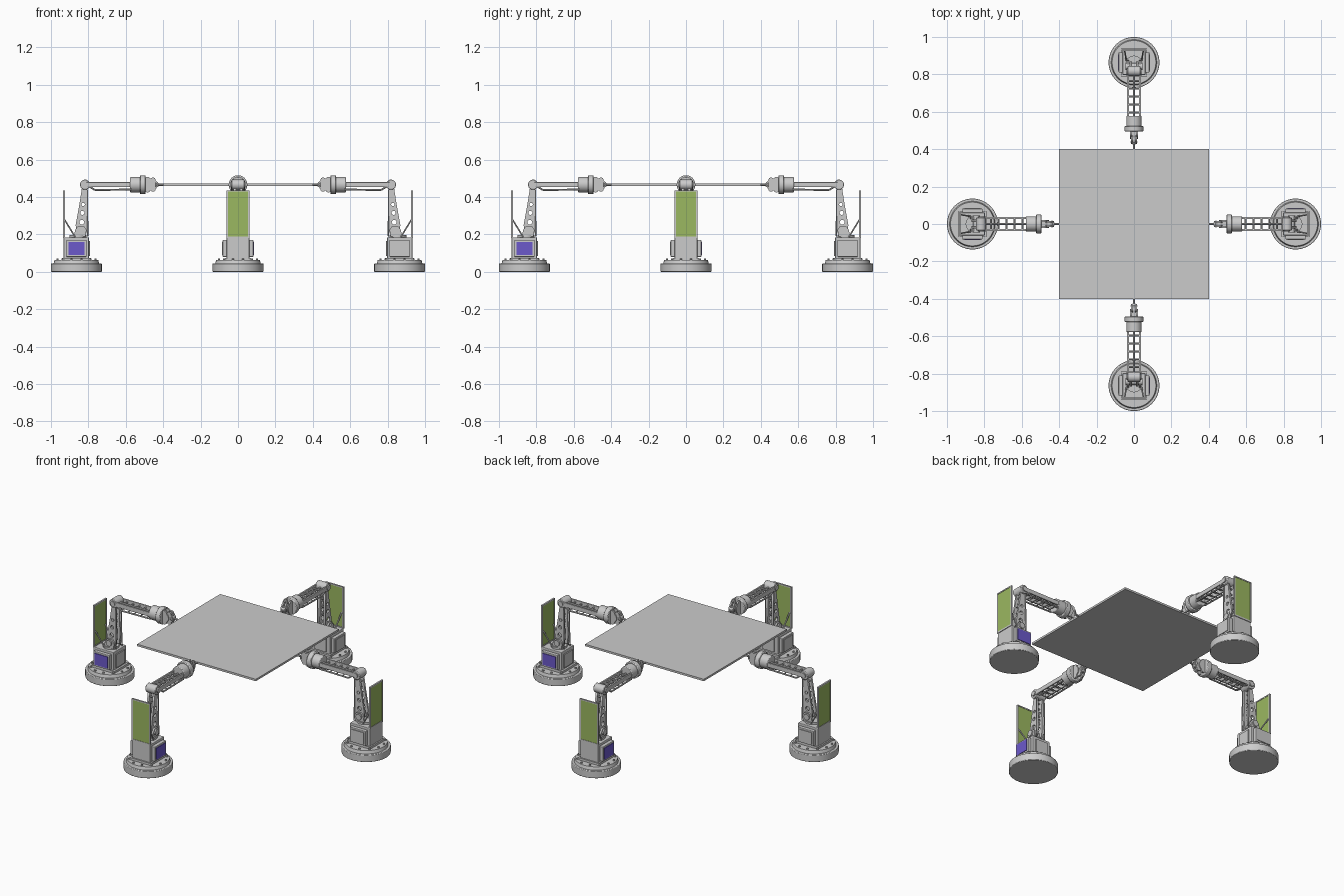
import bpy, math
from mathutils import Vector, Matrix

if "Cube" in bpy.data.objects:
    bpy.data.objects.remove(bpy.data.objects["Cube"])

parts = []  # pieces of one robot (standing at -x), later repeated around z
BX = -0.864  # base axis


def mat(name, rgb):
    m = bpy.data.materials.new(name)
    m.diffuse_color = (*rgb, 1)
    m.use_nodes = True
    m.node_tree.nodes["Principled BSDF"].inputs["Base Color"].default_value = m.diffuse_color
    return m


GREEN = mat("green", (0.33, 0.48, 0.12))
BLUE = mat("blue", (0.15, 0.10, 0.6))


def finish(o, name, m=None, bevel=0):
    o.name = name
    if m:
        o.data.materials.append(m)
    if bevel:
        b = o.modifiers.new("bevel", 'BEVEL')
        b.width, b.segments = bevel, 2
        b.limit_method = 'ANGLE'
    parts.append(o)
    return o


def box(name, x0, x1, y0, y1, z0, z1, m=None, bevel=0):
    bpy.ops.mesh.primitive_cube_add(size=1)
    o = bpy.context.object
    o.data.transform(Matrix.Translation(((x0 + x1) / 2, (y0 + y1) / 2, (z0 + z1) / 2))
                     @ Matrix.Diagonal((x1 - x0, y1 - y0, z1 - z0, 1)))
    return finish(o, name, m, bevel)


def tube(name, a, b, r, r2=None, n=12, bevel=0):
    a, b = Vector(a), Vector(b)
    d = b - a
    bpy.ops.mesh.primitive_cone_add(vertices=n, radius1=r, radius2=r if r2 is None else r2, depth=d.length)
    o = bpy.context.object
    o.data.transform(Matrix.Translation((a + b) / 2) @ d.to_track_quat('Z', 'Y').to_matrix().to_4x4())
    bpy.ops.object.shade_smooth_by_angle(angle=math.radians(35))
    return finish(o, name, None, bevel)


def side_plate(name, outline, holes, y, half):
    # flat x-z profile with round holes, extruded along y
    c = bpy.data.curves.new(name, 'CURVE')
    c.dimensions, c.fill_mode, c.extrude = '2D', 'BOTH', half
    rings = [outline] + [[(hx + r * math.cos(t * math.pi / 8), hz + r * math.sin(t * math.pi / 8))
                          for t in range(16)] for hx, hz, r in holes]
    for ring in rings:
        s = c.splines.new('POLY')
        s.points.add(len(ring) - 1)
        s.use_cyclic_u = True
        for p, (px, pz) in zip(s.points, ring):
            p.co = (px, pz, 0, 1)
    o = bpy.data.objects.new(name, c)
    bpy.context.collection.objects.link(o)
    bpy.ops.object.select_all(action='DESELECT')
    o.select_set(True)
    bpy.context.view_layer.objects.active = o
    bpy.ops.object.convert(target='MESH')
    o = bpy.context.object
    o.data.transform(Matrix.Translation((0, y, 0)) @ Matrix.Rotation(math.pi / 2, 4, 'X'))
    return finish(o, name)


# round foot with stepped top and bolts
tube("base_disc", (BX, 0, 0), (BX, 0, 0.044), 0.136, n=64, bevel=0.003)
tube("base_step", (BX, 0, 0.044), (BX, 0, 0.062), 0.122, 0.117, n=64)
for k in range(12):
    a = (k + 0.5) * math.pi / 6
    p = (BX + 0.105 * math.cos(a), 0.105 * math.sin(a))
    tube("base_bolt", (*p, 0.062), (*p, 0.07), 0.006, n=6)

# body housing with side pods
box("body_foot", -0.94, -0.785, -0.07, 0.07, 0.06, 0.075)
box("body", -0.932, -0.797, -0.061, 0.061, 0.07, 0.184, bevel=0.004)
for s in (-1, 1):
    lo, hi = sorted((s * 0.06, s * 0.082))
    box("side_pod", -0.918, -0.81, lo, hi, 0.08, 0.17, bevel=0.003)
    lo, hi = sorted((s * 0.08, s * 0.086))
    box("display_panel" if s < 0 else "hatch_panel", -0.907, -0.82, lo, hi, 0.09, 0.16,
        BLUE if s < 0 else None)
box("front_cover", -0.797, -0.790, -0.04, 0.04, 0.085, 0.165)

# green screen in a dark frame, with braces
box("green_panel", -0.934, -0.928, -0.054, 0.054, 0.19, 0.428, GREEN)
for s in (-1, 1):
    lo, hi = sorted((s * 0.054, s * 0.061))
    box("panel_side_frame", -0.936, -0.926, lo, hi, 0.18, 0.435)
    tube("panel_brace", (-0.928, s * 0.05, 0.28), (-0.87, s * 0.04, 0.185), 0.004, n=8)
box("panel_top_frame", -0.936, -0.926, -0.061, 0.061, 0.428, 0.435)
box("panel_bottom_frame", -0.936, -0.926, -0.061, 0.061, 0.18, 0.19)

# shoulder and lower arm
tube("shoulder_turntable", (-0.855, 0, 0.184), (-0.855, 0, 0.196), 0.045, n=32)
for s in (-1, 1):
    side_plate("shoulder_bracket", [(-0.878, 0.19), (-0.815, 0.19), (-0.81, 0.225), (-0.825, 0.245),
                                    (-0.855, 0.245), (-0.87, 0.225)], [], s * 0.032, 0.005)
    side_plate("lower_arm_plate", [(-0.862, 0.205), (-0.81, 0.205), (-0.803, 0.26), (-0.808, 0.35),
                                   (-0.806, 0.465), (-0.832, 0.465), (-0.848, 0.36), (-0.868, 0.25)],
               [(-0.835, 0.265, 0.013), (-0.832, 0.315, 0.011), (-0.828, 0.36, 0.009)], s * 0.018, 0.006)
    tube("arm_cable", (-0.803, s * 0.028, 0.19), (-0.805, s * 0.028, 0.44), 0.003, n=8)
tube("shoulder_pin", (-0.842, -0.045, 0.222), (-0.842, 0.045, 0.222), 0.018, n=20)
for z in (0.29, 0.338, 0.385, 0.42):
    tube("arm_spacer", (-0.826, -0.02, z), (-0.826, 0.02, z), 0.005, n=8)

# elbow
tube("elbow_hub", (-0.818, -0.034, 0.466), (-0.818, 0.034, 0.466), 0.027, n=28, bevel=0.003)
tube("elbow_cap", (-0.818, -0.041, 0.466), (-0.818, 0.041, 0.466), 0.015, n=20)

# open forearm: upper and lower rails joined by rungs
for s in (-1, 1):
    y = s * 0.032
    box("forearm_rail", -0.82, -0.57, y - 0.005, y + 0.005, 0.453, 0.479, bevel=0.002)
    tube("forearm_lower_rail", (-0.765, y, 0.437), (-0.57, y, 0.44), 0.005, n=8)
    tube("forearm_end_link", (-0.80, y, 0.46), (-0.765, y, 0.437), 0.005, n=8)
for k in range(5):
    x = -0.765 + k * 0.042
    tube("forearm_rung", (x, -0.032, 0.466), (x, 0.032, 0.466), 0.005, n=8)
    tube("forearm_lower_rung", (x, -0.032, 0.438), (x, 0.032, 0.438), 0.003, n=8)
tube("forearm_drive_shaft", (-0.80, 0, 0.466), (-0.57, 0, 0.466), 0.006, n=10)

# wrist: motor, flange, two hinged discs and gripping tip
tube("wrist_motor", (-0.577, 0, 0.466), (-0.52, 0, 0.466), 0.041, n=24, bevel=0.004)
tube("wrist_flange", (-0.524, 0, 0.466), (-0.494, 0, 0.466), 0.05, n=32, bevel=0.004)
box("wrist_neck", -0.496, -0.435, -0.01, 0.01, 0.446, 0.486)
for s in (-1, 1):
    for x, r, y in ((-0.484, 0.042, 0.016), (-0.455, 0.038, 0.01)):
        tube("wrist_disc", (x, s * (y - 0.004), 0.466), (x, s * (y + 0.005), 0.466), r * 0.7, n=24)
        for dz in (-1, 1):
            z = 0.466 + dz * r * 0.6
            tube("wrist_lobe", (x, s * (y - 0.005), z), (x, s * (y + 0.005), z), r * 0.4, n=16)
tube("wrist_tip", (-0.44, 0, 0.466), (-0.425, 0, 0.466), 0.02, 0.008, n=16)
tube("grip_rod", (-0.43, 0, 0.465), (-0.395, 0, 0.465), 0.006, n=10)

# repeat the robot on the other three sides
for o in list(parts):
    for k in (1, 2, 3):
        c = o.copy()
        c.name = o.name + "_side_%d" % k
        c.matrix_world = Matrix.Rotation(k * math.pi / 2, 4, 'Z')
        bpy.context.collection.objects.link(c)

# carried square sheet
box("carried_sheet", -0.4, 0.4, -0.4, 0.4, 0.459, 0.471)
